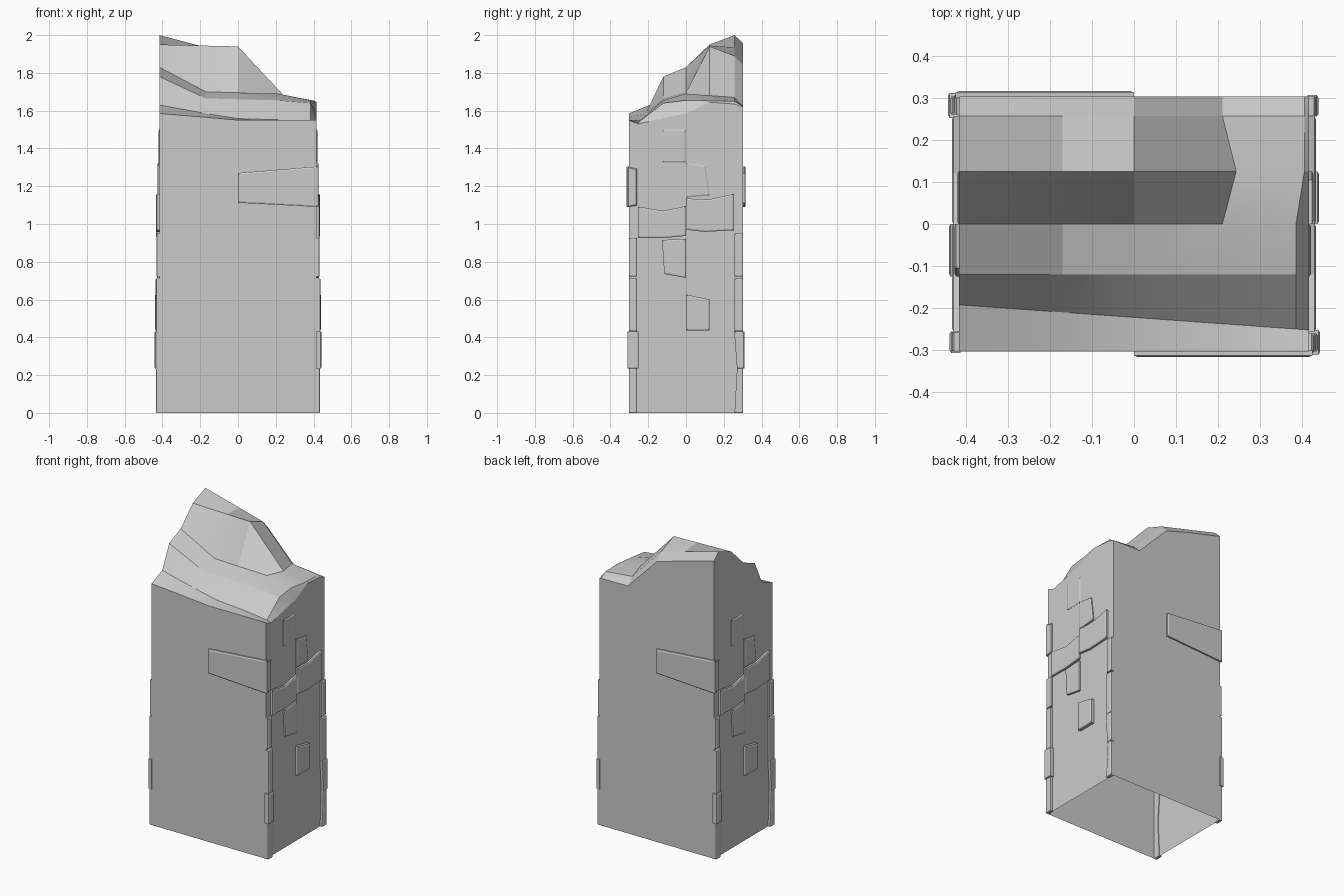
import bpy, bmesh, math
from mathutils import Vector, Matrix

if "Cube" in bpy.data.objects:
    bpy.data.objects.remove(bpy.data.objects["Cube"])

TURN = Matrix.Rotation(math.pi, 4, 'Z')


def finish(bm, name):
    bmesh.ops.recalc_face_normals(bm, faces=bm.faces)
    me = bpy.data.meshes.new(name)
    bm.to_mesh(me)
    bm.free()
    ob = bpy.data.objects.new(name, me)
    bpy.context.collection.objects.link(ob)
    return ob


# Pillar shaft with a broken crown: rows run front to back, columns left to right
HX, HY = 0.416, 0.303
xs = [-HX, -0.17, 0, 0.21, 0.385, HX]
ys = [-HY, -0.2, -0.12, 0, 0.125, 0.257, HY]
heights = [
    [1.585, 1.565, 1.55, 1.55, 1.55, 1.55],
    [1.63, 1.585, 1.558, 1.552, 1.54, 1.53],
    [1.78, 1.665, 1.66, 1.655, 1.64, 1.56],
    [1.83, 1.70, 1.695, 1.69, 1.655, 1.585],
    [1.95, 1.944, 1.94, 1.68, 1.652, 1.645],
    [2.0, 1.935, 1.89, 1.67, 1.65, 1.635],
    [1.955, 1.89, 1.84, 1.625, 1.622, 1.62],
]
bm = bmesh.new()
grid = []
for j, row in enumerate(heights):
    line = []
    for i, z in enumerate(row):
        x, y = xs[i], ys[j]
        if j == 1:
            y = -0.222 - 0.072 * x
        if j == 4 and i == 3:
            x = 0.243
        if j >= 4 and i == 4:
            x = 0.405
        line.append(bm.verts.new((x, y, z)))
    grid.append(line)
for j in range(6):
    for i in range(5):
        bm.faces.new((grid[j][i], grid[j][i + 1], grid[j + 1][i + 1], grid[j + 1][i]))
# walls drop from the crown's rim to an open base
rim = (grid[0][:] + [r[-1] for r in grid[1:]] + grid[-1][-2::-1]
       + [r[0] for r in grid[-2:0:-1]])
base = [bm.verts.new((v.co.x, v.co.y, 0)) for v in rim]
for k in range(len(rim)):
    n = (k + 1) % len(rim)
    bm.faces.new((rim[k], base[k], base[n], rim[n]))
shaft = finish(bm, "broken_pillar_shaft")
bpy.context.view_layer.objects.active = shaft
shaft.select_set(True)
bpy.ops.object.shade_smooth_by_angle(angle=math.radians(20))


def brick(name, outline, place, depth, bevel=0.008):
    """Raised stone with a chamfered face, plus its half-turn twin."""
    for tag, mat in (("", Matrix()), ("_twin", TURN)):
        bm = bmesh.new()
        c = sum((Vector(p) for p in outline), Vector((0, 0))) / len(outline)
        rings = []
        for d, inset in ((-0.004, 0), (depth - 0.004, 0), (depth, bevel)):
            ring = []
            for p in outline:
                q = [p[k] - math.copysign(min(inset, abs(p[k] - c[k])), p[k] - c[k])
                     for k in (0, 1)]
                ring.append(bm.verts.new(mat @ place(q[0], q[1], d)))
            rings.append(ring)
        n = len(outline)
        for a, b in zip(rings, rings[1:]):
            for k in range(n):
                bm.faces.new((a[k], a[(k + 1) % n], b[(k + 1) % n], b[k]))
        bm.faces.new(rings[-1])
        bm.faces.new(rings[0])
        finish(bm, name + tag)


def side(a, b, d):
    return Vector((HX + d, a, b))


def front(a, b, d):
    return Vector((a, -HY - d, b))


# Loose stones on the side faces
stones = [
    ([(-.125, 1.325), (0, 1.325), (0, 1.5), (-.125, 1.5)], .005),
    ([(0, 1.14), (.125, 1.15), (.105, 1.31), (0, 1.325)], .011),
    ([(0, .97), (.1, .958), (.255, .967), (.255, 1.16), (.12, 1.13), (0, 1.135)], .017),
    ([(-.255, .925), (-.12, .925), (0, .937), (0, 1.095), (-.12, 1.07), (-.255, 1.092)], .017),
    ([(-.115, .735), (0, .715), (0, .922), (-.127, .915)], .015),
    ([(0, .437), (.125, .437), (.125, .6), (0, .627)], .024),
]
for k, (outline, depth) in enumerate(stones):
    brick(f"side_stone_{k + 1}", outline, side, depth)

# Corner stones: (z0, z1, y outer, y inner at z0, y inner at z1, depth)
corners = [
    (0, .235, -.303, -.26, -.26, .019),
    (.235, .432, -.311, -.252, -.252, .026),
    (.432, .712, -.303, -.26, -.26, .021),
    (.722, .925, -.303, -.26, -.26, .016),
    (0, .235, .303, .257, .27, .019),
    (.235, .432, .307, .27, .255, .022),
    (.432, .712, .303, .257, .257, .019),
    (.722, .95, .303, .257, .257, .016),
]
for k, (z0, z1, yo, i0, i1, d) in enumerate(corners):
    brick(f"corner_stone_{k + 1}", [(i0, z0), (yo, z0), (yo, z1), (i1, z1)], side, d, .006)

# Long stone on the front that wraps round the corner
brick("front_stone", [(0, 1.112), (.424, 1.09), (.424, 1.305), (0, 1.27)], front, .013)
brick("front_stone_return", [(-.26, 1.098), (-.31, 1.09), (-.31, 1.303), (-.26, 1.293)],
      side, .01, .005)
